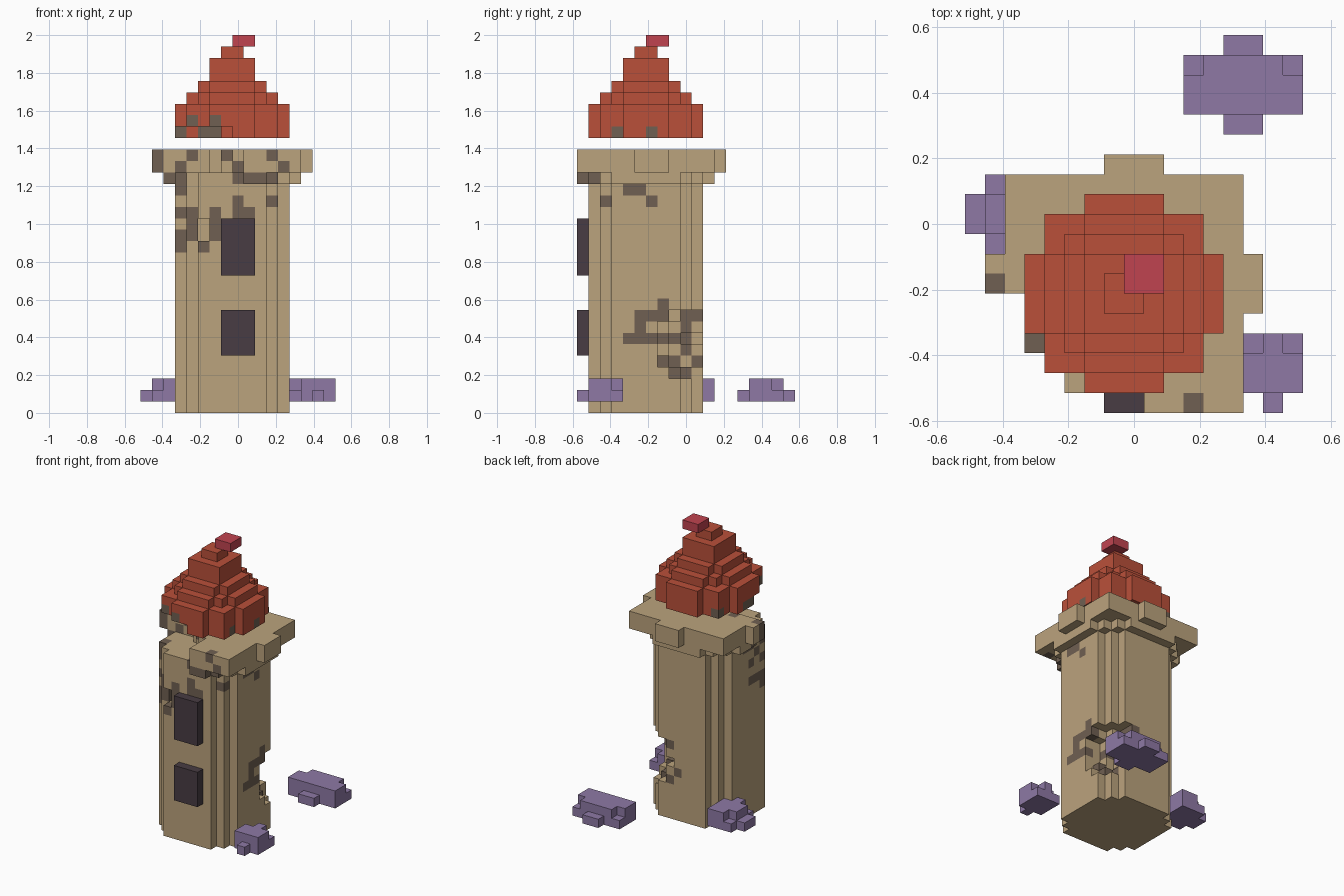
import bpy, bmesh
from math import dist

if "Cube" in bpy.data.objects:
    bpy.data.objects.remove(bpy.data.objects["Cube"])

U = 2 / 33                      # edge length of one block
CX, CY = 8.5, 9.5               # block grid centre


def linear(rgb):
    return [((c / 255 + 0.055) / 1.055) ** 2.4 for c in rgb] + [1.0]


COLOURS = {
    "sandstone": (187, 163, 125), "scorched_stone": (112, 96, 82),
    "roof_red": (186, 80, 58), "flag_crimson": (192, 68, 80),
    "window_dark": (72, 60, 67), "bush_purple": (142, 121, 165),
}
NAMES = list(COLOURS)
for n in NAMES:
    bpy.data.materials.new(n).diffuse_color = linear(COLOURS[n])

cells = {}                      # (i, j, k) -> [part, colour]


def put(part, colour, i0, i1, j0, j1, k0, k1):
    """Fill an inclusive box of blocks."""
    for i in range(i0, i1 + 1):
        for j in range(j0, j1 + 1):
            for k in range(k0, k1 + 1):
                cells.setdefault((i, j, k), [part, colour])


def disc(part, colour, size, k0, k1, slack=0.6):
    """Fill a stepped round slab around the tower axis."""
    lim = size * size / 4 + slack
    for i in range(20):
        for j in range(-2, 20):
            if (i - 7.5) ** 2 + (j - 5.5) ** 2 <= lim and \
                    max(abs(i - 7.5), abs(j - 5.5)) < size / 2:
                put(part, colour, i, i, j, j, k0, k1)


def remove(test):
    for c in [c for c in cells if test(*c)]:
        del cells[c]


def scorch(side, rows):
    """Darken the outermost block seen from one side, by row height."""
    axis = 1 if side in ("front", "back") else 0
    pick = min if side in ("front", "left") else max
    for k, line in rows.items():
        for a in line:
            hits = [c for c in cells if c[2] == k and c[1 - axis] == a
                    and cells[c][0] in ("tower_body", "tower_crown", "roof")]
            if hits:
                cells[pick(hits, key=lambda c: c[axis])][1] = "scorched_stone"


# Tower shaft, corbel ring, parapet slab with side blocks
disc("tower_body", "sandstone", 10, 0, 22, 1.6)
disc("tower_crown", "sandstone", 12, 20, 20)
put("tower_crown", "sandstone", 2, 13, 0, 11, 21, 22)
put("tower_crown", "sandstone", 1, 14, 5, 7, 21, 22)
put("tower_crown", "sandstone", 7, 9, 0, 12, 21, 22)

# Stepped roof
for size, k0, k1 in ((10, 24, 26), (8, 27, 27), (6, 28, 28), (4, 29, 30), (2, 31, 31)):
    disc("roof", "roof_red", size, k0, k1)

# Broken front left of the parapet, chipped shaft top and roof eave
remove(lambda i, j, k: 20 <= k <= 22 and dist((i, j), (3, 0.3)) < 5.6
       and cells[i, j, k][0] == "tower_crown")
remove(lambda i, j, k: 21 <= k <= 22 and dist((i, j), (4, 1)) < 4.2)
remove(lambda i, j, k: k == 24 and dist((i, j), (4, 1.5)) < 3.3)
remove(lambda i, j, k: i == 5 and j < 3 and 15 <= k <= 16)
# Hole in the back right corner of the shaft
remove(lambda i, j, k: dist((i, j, k), (12, 9.5, 5.7)) < 3.1)

# Scorch marks
scorch("front", {25: (4, 6), 24: (3, 5, 6), 22: (4, 7, 11), 21: (1, 3, 8, 12),
                 20: (2, 3, 8, 9, 10, 11), 19: (3,), 18: (8, 11), 17: (4, 6, 8, 9),
                 16: (4, 6), 15: (3, 4, 6), 14: (5, 7)})
scorch("right", {24: (3, 6), 20: (0, 1), 19: (4, 5), 18: (2, 6), 9: (7,),
                 8: (5, 6, 7, 9), 7: (5, 9), 6: (4, 5, 6, 9), 5: (9,),
                 4: (7, 8, 10), 3: (8, 9)})
scorch("left", {24: (6, 9), 22: (6,), 19: (5, 6), 18: (4,), 17: (3, 5), 15: (4, 5), 14: (3,)})
scorch("back", {8: (9,), 6: (9, 10), 5: (8,), 4: (11,)})

# Windows
put("lower_window", "window_dark", 7, 9, 0, 0, 5, 8)
put("upper_window", "window_dark", 7, 9, 0, 0, 12, 16)

# Flag
put("flag", "flag_crimson", 8, 9, 6, 7, 32, 32)

# Bushes: (name, base boxes, low corner blocks)
for name, boxes, low in (
        ("back_bush", ((11, 16, 15, 17, 1, 2), (13, 14, 14, 18, 1, 1)), ((11, 17), (16, 17))),
        ("front_bush", ((14, 16, 1, 3, 1, 2), (15, 15, 0, 0, 1, 1)), ((14, 3), (16, 3))),
        ("left_bush", ((1, 3, 8, 11, 1, 2), (0, 0, 9, 10, 1, 1)), ((1, 11), (1, 8)))):
    for b in boxes:
        put(name, "bush_purple", *b)
    for i, j in low:
        cells.pop((i, j, 2), None)

# Turn the outer faces of each part's blocks into one mesh
SIDES = [(a, s) for a in range(3) for s in (0, 1)]


def build(part):
    bm = bmesh.new()
    verts = {}
    slots = []
    for c, (p, colour) in cells.items():
        if p != part:
            continue
        if colour not in slots:
            slots.append(colour)
        for a, s in SIDES:
            nb = list(c)
            nb[a] += 2 * s - 1
            if tuple(nb) in cells:
                continue
            ring = []
            for u, v in ((0, 0), (1, 0), (1, 1), (0, 1)):
                q = list(c)
                q[a] += s
                q[(a + 1) % 3] += u
                q[(a + 2) % 3] += v
                q = tuple(q)
                if q not in verts:
                    verts[q] = bm.verts.new(((q[0] - CX) * U, (q[1] - CY) * U, q[2] * U))
                ring.append(verts[q])
            f = bm.faces.new(ring if s else ring[::-1])
            f.material_index = slots.index(colour)
    mesh = bpy.data.meshes.new(part)
    bm.to_mesh(mesh)
    bm.free()
    for n in slots:
        mesh.materials.append(bpy.data.materials[n])
    bpy.context.collection.objects.link(bpy.data.objects.new(part, mesh))


for part in dict.fromkeys(p for p, _ in cells.values()):
    build(part)

for m in bpy.data.materials:
    if m.users and not m.is_grease_pencil:
        m.use_nodes = True
        m.node_tree.nodes["Principled BSDF"].inputs["Base Color"].default_value = m.diffuse_color
